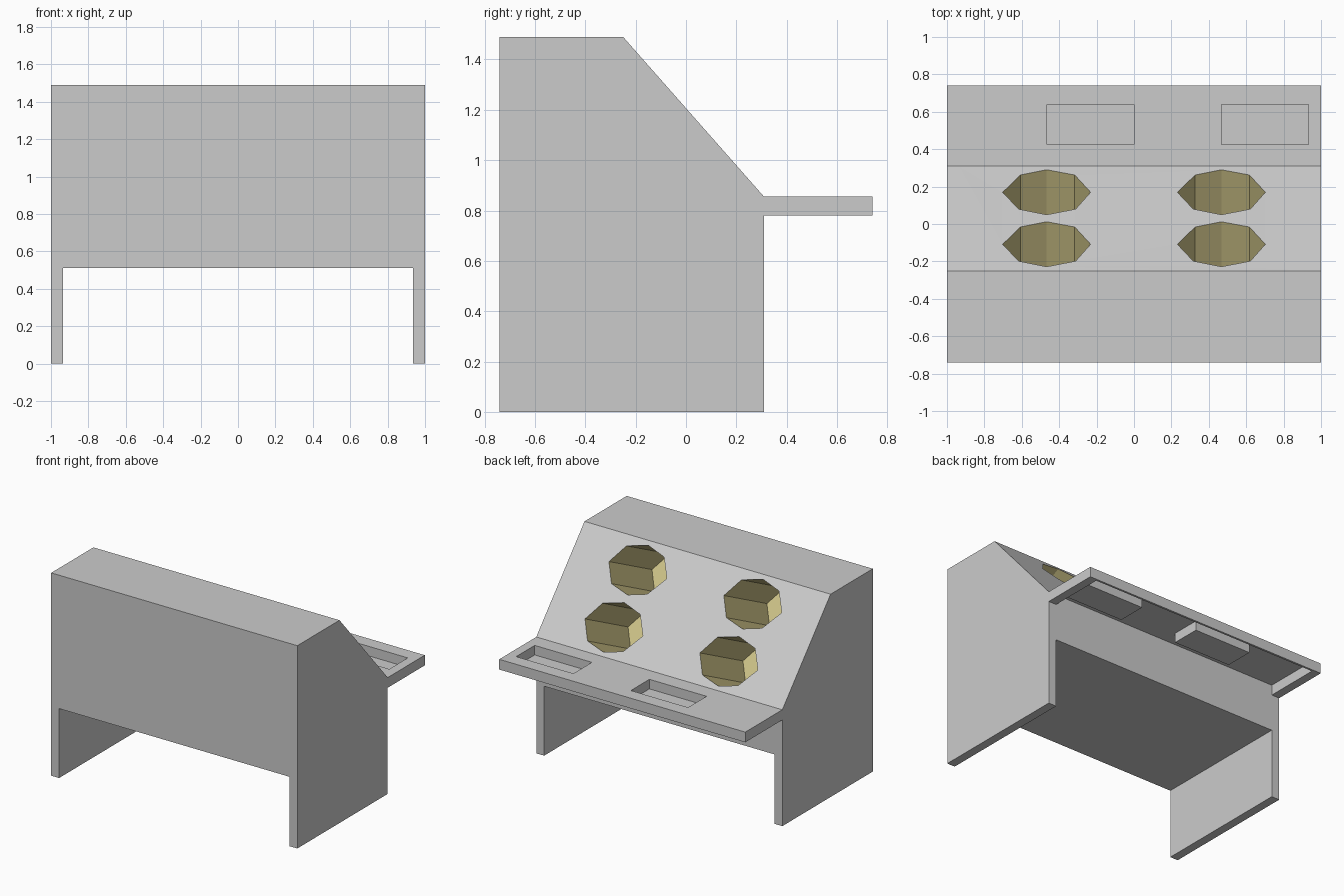
import bpy, bmesh
from mathutils import Vector

if "Cube" in bpy.data.objects:
    bpy.data.objects.remove(bpy.data.objects["Cube"])

W = 0.936             # inner face of the side panels
TOP, SHELF, UNDER = 1.49, 0.855, 0.78
BACK, REAR = -0.74, 0.31
SLOPE_Y = -0.25


def finish(bm, name, color=None):
    mesh = bpy.data.meshes.new(name)
    bm.to_mesh(mesh)
    bm.free()
    obj = bpy.data.objects.new(name, mesh)
    bpy.context.collection.objects.link(obj)
    if color:
        mat = bpy.data.materials.new(name + "_paint")
        mat.diffuse_color = color
        mat.use_nodes = True
        mat.node_tree.nodes["Principled BSDF"].inputs["Base Color"].default_value = mat.diffuse_color
        mesh.materials.append(mat)
    return obj


def face(bm, points):
    return bm.faces.new([bm.verts.new(p) for p in points])


def pierced_panel(bm, outer, holes, normal):
    """Flat panel with openings."""
    edges = []
    for loop in [outer] + holes:
        vs = [bm.verts.new(p) for p in loop]
        edges += [bm.edges.new((v, vs[i - 1])) for i, v in enumerate(vs)]
    res = bmesh.ops.triangle_fill(bm, edges=edges, use_beauty=True, normal=normal)
    for f in res["geom"]:
        if isinstance(f, bmesh.types.BMFace):
            f.normal_update()
            if f.normal.dot(normal) < 0:
                f.normal_flip()


def well(bm, loop, shift):
    """Sunken pocket: the opening loop swept by shift, closed at the far end."""
    a = [bm.verts.new(p) for p in loop]
    b = [bm.verts.new(Vector(p) + Vector(shift)) for p in loop]
    for i in range(len(a)):
        j = (i + 1) % len(a)
        bm.faces.new((a[i], a[j], b[j], b[i]))
    bm.faces.new(b)


def slope_z(y):
    return SHELF + (REAR - y) * (TOP - SHELF) / (REAR - SLOPE_Y)


# Side panels, including the legs and the shelf ends
profile = [(BACK, 0), (REAR, 0), (REAR, UNDER), (0.74, UNDER), (0.74, SHELF),
           (REAR, SHELF), (SLOPE_Y, TOP), (BACK, TOP)]
for side, name in ((-1, "left_side_panel"), (1, "right_side_panel")):
    bm = bmesh.new()
    f = face(bm, [(side * W, y, z) for y, z in profile])
    ext = bmesh.ops.extrude_face_region(bm, geom=[f])
    moved = [v for v in ext["geom"] if isinstance(v, bmesh.types.BMVert)]
    bmesh.ops.translate(bm, verts=moved, vec=(side * (1 - W), 0, 0))
    if len(bm.faces) == len(profile) + 1:
        bmesh.ops.holes_fill(bm, edges=bm.edges[:])
    bmesh.ops.recalc_face_normals(bm, faces=bm.faces[:])
    finish(bm, name)

# Openings of the round wells on the sloped face
octagon = [(0.235, 0), (0.15, 0.092), (0, 0.12), (-0.14, 0.092),
           (-0.235, 0), (-0.15, -0.09), (0, -0.12), (0.155, -0.09)]
openings = [[(cx + x, cy + y, slope_z(cy + y)) for x, y in octagon]
            for cx in (-0.467, 0.467) for cy in (0.17, -0.108)]

# Cabinet between the panels
bm = bmesh.new()
path = [(SLOPE_Y, TOP), (BACK, TOP), (BACK, 0.51), (REAR, 0.51), (REAR, SHELF)]
for (y0, z0), (y1, z1) in zip(path, path[1:]):
    face(bm, [(W, y0, z0), (-W, y0, z0), (-W, y1, z1), (W, y1, z1)])
pierced_panel(bm, [(-W, REAR, SHELF), (W, REAR, SHELF), (W, SLOPE_Y, TOP), (-W, SLOPE_Y, TOP)],
              openings, Vector((0, 0.75, 0.66)))
finish(bm, "cabinet")

# Wells running back and down into the cabinet
bm = bmesh.new()
for loop in openings:
    well(bm, loop, (0, -0.5, -0.25))
finish(bm, "sunken_wells", (0.6, 0.53, 0.24, 1))

# Shelf top with two trays, hollow underneath
trays = [[(x, 0.425, SHELF), (x + 0.465, 0.425, SHELF), (x + 0.465, 0.64, SHELF), (x, 0.64, SHELF)]
         for x in (-0.465, 0.467)]
bm = bmesh.new()
pierced_panel(bm, [(-W, REAR, SHELF), (W, REAR, SHELF), (W, 0.74, SHELF), (-W, 0.74, SHELF)],
              trays, Vector((0, 0, 1)))
for loop in trays:
    well(bm, loop, (0, 0, -0.07))
# Outer lip of the shelf
lip = [(0.74, SHELF), (0.74, UNDER), (0.725, UNDER), (0.725, SHELF)]
for (y0, z0), (y1, z1) in zip(lip, lip[1:]):
    face(bm, [(W, y0, z0), (-W, y0, z0), (-W, y1, z1), (W, y1, z1)])
for f in bm.faces[-3:]:
    f.normal_flip()
finish(bm, "shelf")
